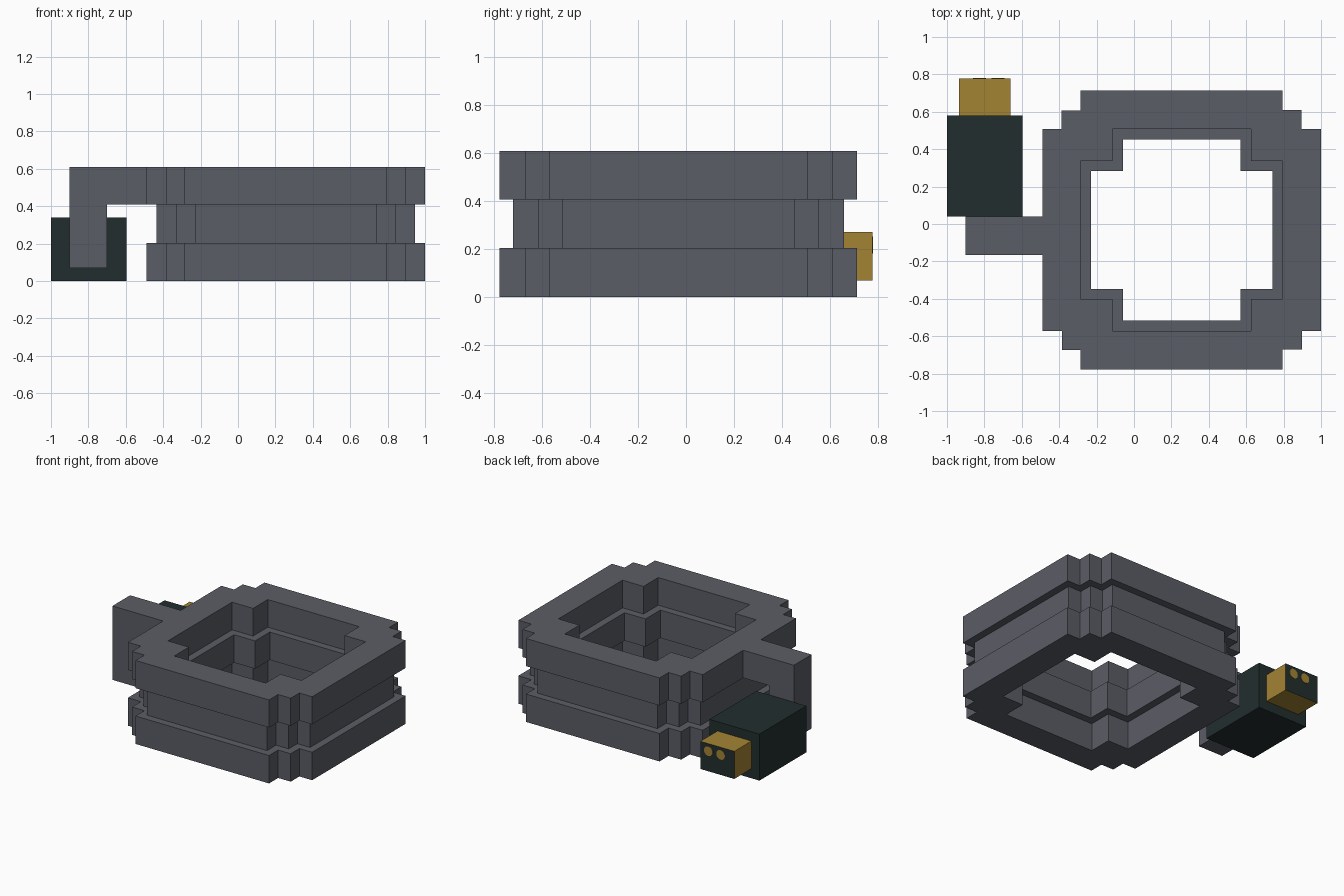
import bpy, bmesh, math
from mathutils import Vector

cube = bpy.data.objects.get("Cube")
if cube:
    bpy.data.objects.remove(cube, do_unlink=True)


def material(name, rgb):
    m = bpy.data.materials.new(name)
    m.use_nodes = True
    m.diffuse_color = (*rgb, 1)
    m.node_tree.nodes["Principled BSDF"].inputs["Base Color"].default_value = (*rgb, 1)
    return m


grey = material("slate grey", (0.105, 0.11, 0.133))
dark = material("dark green", (0.016, 0.027, 0.027))
gold = material("gold", (0.371, 0.231, 0.034))


def add_object(name, data, *mats):
    obj = bpy.data.objects.new(name, data)
    bpy.context.collection.objects.link(obj)
    for m in mats:
        data.materials.append(m)
    return obj


def mesh_object(name, bm, *mats):
    bmesh.ops.recalc_face_normals(bm, faces=bm.faces)
    mesh = bpy.data.meshes.new(name)
    bm.to_mesh(mesh)
    bm.free()
    return add_object(name, mesh, *mats)


def box(name, low, high, *mats):
    low, high = Vector(low), Vector(high)
    bm = bmesh.new()
    bmesh.ops.create_cube(bm, size=1)
    bmesh.ops.scale(bm, vec=high - low, verts=bm.verts)
    bmesh.ops.translate(bm, vec=(low + high) / 2, verts=bm.verts)
    return mesh_object(name, bm, *mats)


def outline(corner, inset):
    """Repeat one stepped corner on all four sides."""
    pts = []
    ring = [(x - inset, y - inset) for x, y in corner]
    for _ in range(4):
        pts += ring
        ring = [(-y, x) for x, y in ring]
    return pts


OUTER = [(0.745, 0.54), (0.64, 0.54), (0.64, 0.642), (0.54, 0.642), (0.54, 0.745)]
INNER = [(0.54, 0.37), (0.37, 0.37), (0.37, 0.54)]


def stepped_ring(name, bottom, top, inset):
    curve = bpy.data.curves.new(name, "CURVE")
    curve.dimensions = "2D"
    curve.fill_mode = "BOTH"
    curve.extrude = (top - bottom) / 2
    for corner in (OUTER, INNER):
        pts = outline(corner, inset)
        spline = curve.splines.new("POLY")
        spline.points.add(len(pts) - 1)
        for p, (x, y) in zip(spline.points, pts):
            p.co = (x, y, 0, 1)
        spline.use_cyclic_u = True
        spline.use_smooth = False
    obj = add_object(name, curve, grey)
    obj.location = (0.255, -0.032, (top + bottom) / 2)
    bpy.ops.object.select_all(action="DESELECT")
    obj.select_set(True)
    bpy.context.view_layer.objects.active = obj
    bpy.ops.object.convert(target="MESH")


# Three stacked rings, the middle one recessed
stepped_ring("lower_ring", 0, 0.204, 0)
stepped_ring("middle_ring", 0.204, 0.408, 0.055)
stepped_ring("upper_ring", 0.408, 0.61, 0)

# L-shaped arm hanging off the side of the upper ring
bm = bmesh.new()
profile = [(-0.49, 0.61), (-0.9, 0.61), (-0.9, 0.07), (-0.7, 0.07), (-0.7, 0.408), (-0.49, 0.408)]
face = bm.faces.new([bm.verts.new((x, -0.165, z)) for x, z in profile])
sides = bmesh.ops.extrude_face_region(bm, geom=[face])["geom"]
bmesh.ops.translate(bm, vec=(0, 0.204, 0),
                    verts=[v for v in sides if isinstance(v, bmesh.types.BMVert)])
mesh_object("side_arm", bm, grey)

# Block behind the arm, with a gold plug whose back face is dark
box("block", (-1, 0.039, 0), (-0.595, 0.58, 0.34), dark)
plug = box("plug", (-0.935, 0.58, 0.07), (-0.66, 0.777, 0.272), gold, dark)
for poly in plug.data.polygons:
    if poly.normal.y > 0.9:
        poly.material_index = 1

# Two round gold contacts on the plug
for name, x in (("left_contact", -0.727), ("right_contact", -0.826)):
    bm = bmesh.new()
    bmesh.ops.create_cone(bm, cap_ends=True, segments=24, radius1=0.035, radius2=0.035, depth=0.006)
    contact = mesh_object(name, bm, gold)
    contact.rotation_euler.x = math.pi / 2
    contact.location = (x, 0.777, 0.218)
